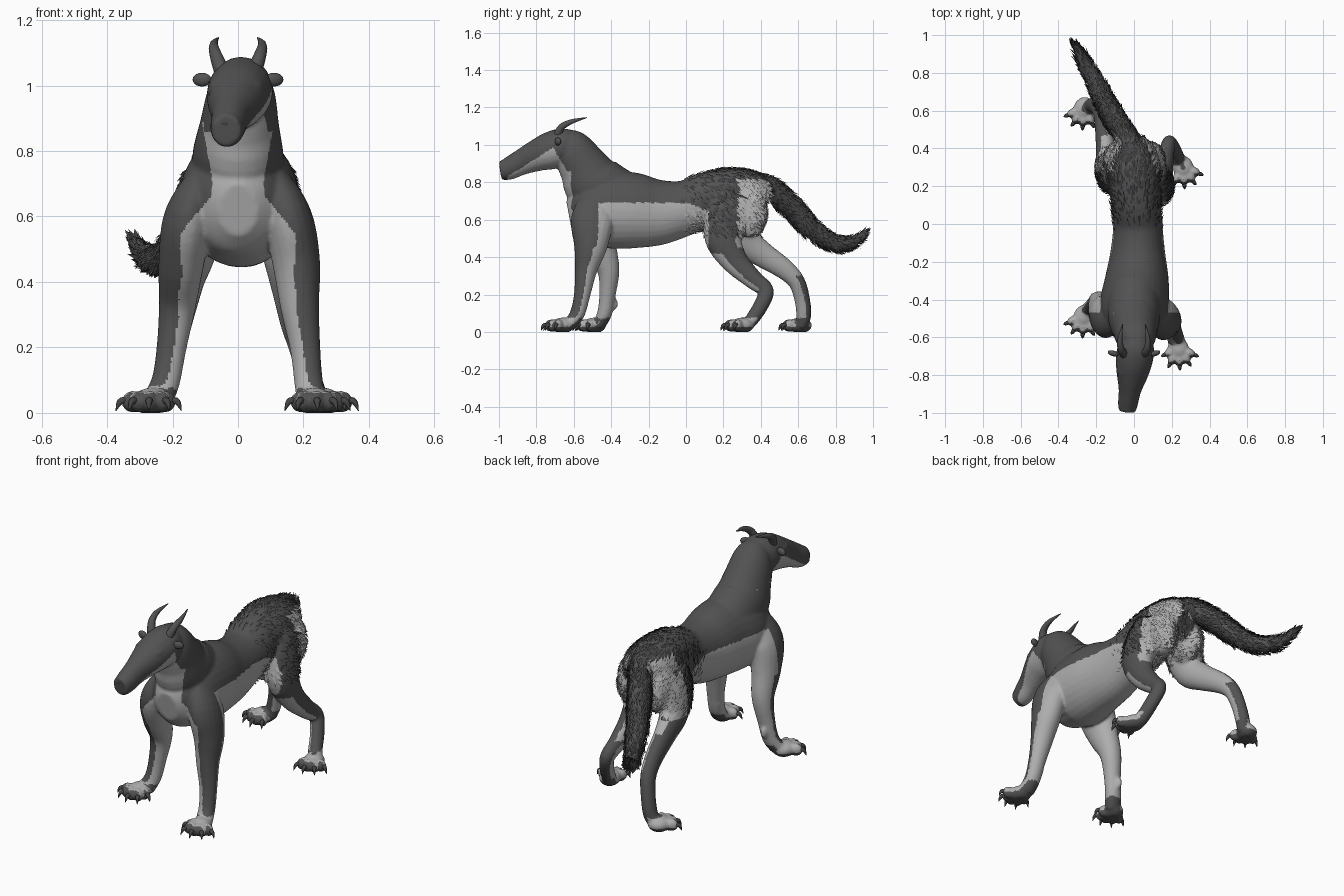
import bpy, bmesh, math, random
from mathutils import Vector, Matrix

random.seed(4)
if "Cube" in bpy.data.objects:
    bpy.data.objects.remove(bpy.data.objects["Cube"], do_unlink=True)


def material(name, value):
    mat = bpy.data.materials.new(name)
    colour = (value, value, value, 1)
    mat.use_nodes = True
    mat.diffuse_color = colour
    node = next(n for n in mat.node_tree.nodes if n.type == 'BSDF_PRINCIPLED')
    node.inputs["Base Color"].default_value = colour
    return mat


DARK = material("dark grey coat", 0.085)
LIGHT = material("pale grey coat", 0.42)
FUR = material("charcoal fur", 0.055)
CLAW = material("dark horn and claw", 0.06)


def finish(name, bm, mats, closed=True):
    if closed:
        bmesh.ops.recalc_face_normals(bm, faces=bm.faces)
    mesh = bpy.data.meshes.new(name)
    bm.to_mesh(mesh)
    bm.free()
    for mat in mats:
        mesh.materials.append(mat)
    mesh.shade_smooth()
    obj = bpy.data.objects.new(name, mesh)
    bpy.context.collection.objects.link(obj)
    return obj


def spline(points, steps=5):
    """Smooth curve through rows of x, y, z, half width, half depth."""
    rows = [points[0]] + points + [points[-1]]
    result = []
    for a, b, c, d in zip(rows, rows[1:], rows[2:], rows[3:]):
        for k in range(steps):
            t = k / steps
            result.append([q + t / 2 * (r - p + t * (2*p - 5*q + 4*r - s + t * (3*q - p - 3*r + s)))
                           for p, q, r, s in zip(a, b, c, d)])
    return result + [list(points[-1])]


def loft(bm, points, sides=20):
    rows = spline(points)
    rings = []
    for i, row in enumerate(rows):
        after, before = rows[min(i + 1, len(rows) - 1)], rows[max(i - 1, 0)]
        along = (Vector(after[:3]) - Vector(before[:3])).normalized()
        across = Vector((1, 0, 0))
        across = (across - along * across.dot(along)).normalized()
        up = along.cross(across)
        ring = []
        for k in range(sides):
            a = math.tau * k / sides
            ring.append(bm.verts.new(Vector(row[:3]) + across * row[3] * math.cos(a)
                                     + up * row[4] * math.sin(a)))
        rings.append(ring)
    for low, high in zip(rings, rings[1:]):
        for k in range(sides):
            j = (k + 1) % sides
            bm.faces.new((low[k], low[j], high[j], high[k]))
    bm.faces.new(rings[0])
    bm.faces.new(rings[-1])


def ball(bm, centre, radii, turn=0):
    place = Matrix.Translation(centre) @ Matrix.Rotation(turn, 4, 'Z') @ Matrix.Diagonal((*radii, 1))
    bmesh.ops.create_uvsphere(bm, u_segments=16, v_segments=10, radius=1, matrix=place)


body, claws = bmesh.new(), bmesh.new()

# Torso, neck, head and tail
loft(body, [(0, -.625, .62, .06, .08), (0, -.57, .63, .13, .15), (0, -.45, .65, .18, .2),
            (.015, -.3, .65, .17, .205), (.02, -.15, .64, .145, .178), (.02, 0, .665, .13, .147),
            (.01, .12, .715, .132, .142), (0, .25, .735, .14, .14), (0, .36, .72, .125, .13),
            (0, .43, .69, .07, .09)], 32)
loft(body, [(0, -.27, .69, .13, .13), (0, -.47, .775, .14, .165), (.005, -.55, .885, .12, .133),
            (.01, -.61, .975, .102, .108), (.01, -.66, 1, .07, .08)], 32)
loft(body, [(.01, -.57, 1, .06, .07), (.01, -.65, .99, .096, .1), (0, -.73, .967, .097, .1),
            (-.01, -.8, .942, .083, .085), (-.022, -.88, .907, .06, .069),
            (-.032, -.95, .872, .053, .06), (-.036, -.992, .863, .045, .05)])
loft(body, [(0, .3, .79, .05, .05), (-.02, .42, .785, .056, .056), (-.1, .55, .68, .056, .058),
            (-.165, .67, .55, .05, .05), (-.22, .78, .48, .04, .043),
            (-.275, .88, .475, .031, .033), (-.325, .97, .54, .007, .007)])

# Forelegs: the left one reaches forward
loft(body, [(.09, -.46, .72, .055, .09), (.15, -.5, .6, .075, .115), (.178, -.51, .46, .073, .09),
            (.188, -.535, .33, .06, .06), (.205, -.555, .2, .047, .044), (.215, -.58, .1, .044, .04),
            (.225, -.62, .04, .047, .035)])
loft(body, [(-.09, -.46, .72, .055, .09), (-.15, -.49, .6, .075, .115), (-.173, -.46, .46, .07, .09),
            (-.185, -.415, .33, .057, .06), (-.203, -.42, .2, .046, .044), (-.22, -.435, .1, .044, .04),
            (-.245, -.465, .04, .047, .035)])

# Hind legs: the right one reaches back
loft(body, [(.09, .27, .72, .075, .11), (.115, .22, .62, .078, .115), (.14, .2, .5, .07, .1),
            (.155, .26, .38, .052, .072), (.17, .36, .28, .042, .052), (.185, .427, .22, .037, .043),
            (.21, .4, .14, .036, .04), (.23, .355, .07, .037, .037), (.245, .33, .035, .04, .03)])
loft(body, [(-.09, .28, .72, .075, .11), (-.115, .27, .62, .078, .115), (-.135, .3, .5, .07, .09),
            (-.15, .4, .42, .052, .07), (-.165, .52, .34, .043, .056), (-.18, .59, .27, .039, .046),
            (-.2, .62, .18, .036, .042), (-.22, .63, .09, .037, .04), (-.24, .62, .035, .04, .03)])
for s in (-1, 1):
    ball(body, (s * .085, .33, .645), (.078, .1, .14))


def toe(x, y, angle, reach):
    """One rounded toe ending in a hooked claw."""
    ahead = Vector((math.sin(angle), -math.cos(angle), 0))
    tip = Vector((x, y, 0)) + ahead * reach
    ball(body, tip + Vector((0, 0, .034)), (.025, .037, .034), angle)
    loft(claws, [(tip + ahead * d).to_2d().to_tuple() + (z, r, r)
                 for d, z, r in ((.02, .038, .012), (.042, .034, .01), (.056, .006, .001))], 8)


# Paws: four toes each, with an extra inner toe and a wrist pad on the forefeet
for x, y in ((.235, -.66), (-.265, -.49), (.26, .3), (-.265, .61)):
    side = math.copysign(1, x)
    ball(body, (x, y, .035), (.056, .065, .042), side * .35)
    for spread in (-.85, -.28, .28, .85):
        toe(x, y, side * .35 + spread, .06)
    if y < 0:
        toe(x, y, side * -1.15, .045)
        ball(body, (x - side * .05, y + .105, .15), (.018, .021, .034))

# Brow ridges, ears and swept horns
ears, horns, face = bmesh.new(), bmesh.new(), bmesh.new()
for s in (-1, 1):
    ball(body, (s * .064 - .004, -.765, .998), (.022, .05, .02), s * -.2)
    ball(ears, (s * .11, -.685, 1.018), (.03, .015, .021), s * .3)
    loft(horns, [(s * .05, -.69, 1.045, .024, .024), (s * .068, -.665, 1.095, .019, .019),
                 (s * .074, -.61, 1.125, .013, .013), (s * .06, -.53, 1.146, .002, .002)], 10)
    ball(face, (s * .073 - .007, -.795, .974), (.009, .018, .009), s * -.2)
ball(face, (-.036, -.977, .888), (.032, .02, .021))
finish("claws", claws, [CLAW])
finish("ears", ears, [DARK])
finish("horns", horns, [DARK])
finish("eyes_and_nose", face, [CLAW])

# Fuse the body parts into one skin
skin = finish("body", body, [DARK, LIGHT])
remesh = skin.modifiers.new("fuse", 'REMESH')
remesh.mode = 'VOXEL'
remesh.voxel_size = .0075
relax = skin.modifiers.new("relax", 'SMOOTH')
relax.factor = .5
relax.iterations = 6
fused = bpy.data.meshes.new_from_object(skin.evaluated_get(bpy.context.evaluated_depsgraph_get()))
skin.modifiers.clear()
skin.data = fused
fused.materials.clear()
for mat in (DARK, LIGHT):
    fused.materials.append(mat)
for v in fused.vertices:
    v.co.z = max(v.co.z, 0)
fused.shade_smooth()


def is_pale(c, n):
    """Pale throat, belly, inner legs and rump; dark elsewhere."""
    x, y, z = c
    inner = -math.copysign(n.x, x * n.x)
    if z < .075:
        return n.y > -.4 and n.z > -.2
    if y > .69 or (y > .46 and z > .5):
        return False
    if y < -.75 or (y < -.6 and z > .86):
        return y > -.955 and z < min(.82 + (y + .97) * .64, .985 - (y + .71) * 1.7)
    if y < -.3 and z < .45:
        return inner + n.y > -.85
    if y < -.47:
        if z > .66:
            return z < .89 and abs(x) < .08 + max(0, z - .72) * .18 and n.y < .3
        return abs(x) < min(.178, .085 + (.66 - z) * .8) or (y > -.49 and n.y > .3)
    if y < .12:
        return z < .69 - max(0, y) * .3
    if z > .5:
        rump = y > .27 and z < .82 and abs(x) > .055 and n.z < .65
        return rump or inner > .4 or n.z < -.6
    if z > .3:
        return inner > .35 or (n.z < -.2 and z < .42) or (n.y > .5 and z > .45)
    return inner > .3 and n.y < .3 or (n.z < -.25 and z > .22)


# Coat colours, and fur tufts over the hindquarters and tail
tufts = bmesh.new()
for poly in fused.polygons:
    c, n = poly.center, poly.normal
    pale = is_pale(c, n)
    poly.material_index = int(pale)
    if c.z < .42 or (c.z < .52 and c.y < .66):
        continue
    if random.random() > .24 * min(1, (c.y + .05) / .3):
        continue
    tail = c.y > .46
    if tail:
        flow = Vector((-.47, .8, .35 if c.y > .83 else -.6))
    else:
        flow = Vector((0, .7, -.6 if abs(c.x) > .08 else -.1))
    flow += Vector([random.uniform(-.2, .2) for _ in range(3)])
    flow = (flow - n * flow.dot(n)).normalized()
    side = flow.cross(n) * random.uniform(.004, .007)
    lift = random.uniform(.25, .45) if tail else random.uniform(.12, .3)
    tip = (flow + n * lift) * random.uniform(.03, .05 if tail else .04)
    middle = c + tip * .4 + n * .003
    blade = tufts.faces.new([tufts.verts.new(p) for p in (c, middle + side, c + tip, middle - side)])
    blade.material_index = int(pale)
finish("fur_tufts", tufts, [FUR, LIGHT], closed=False)
